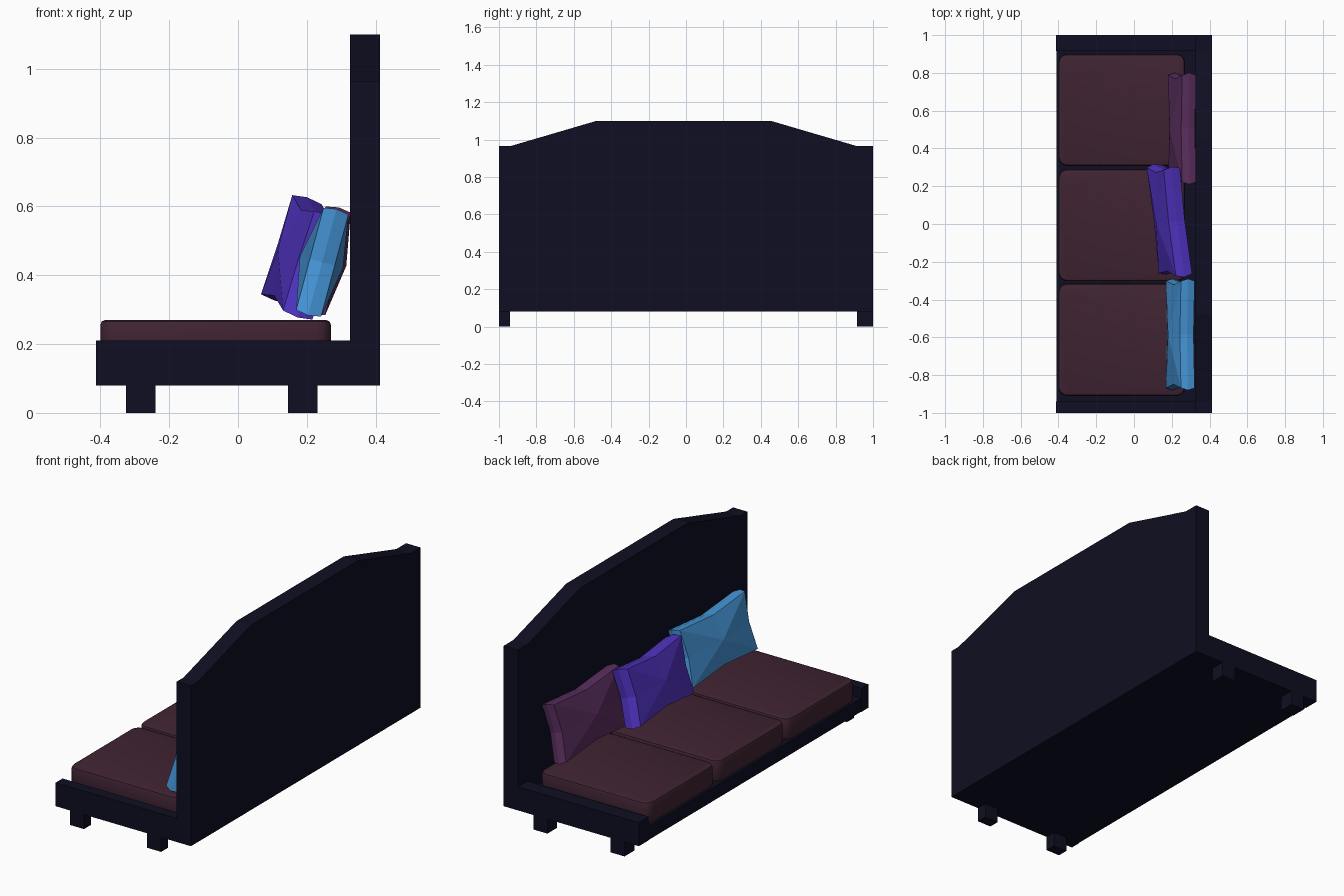
import bpy, bmesh, math
from mathutils import Matrix, Vector

if "Cube" in bpy.data.objects:
    bpy.data.objects.remove(bpy.data.objects["Cube"])


def material(name, rgb):
    m = bpy.data.materials.new(name)
    m.diffuse_color = (*rgb, 1)
    m.use_nodes = True
    m.node_tree.nodes["Principled BSDF"].inputs["Base Color"].default_value = m.diffuse_color
    return m


NAVY = material("dark navy wood", (0.0045, 0.0045, 0.016))
PLUM = material("dark plum fabric", (0.050, 0.017, 0.032))
MAGENTA = material("magenta fabric", (0.105, 0.028, 0.115))
VIOLET = material("violet fabric", (0.085, 0.034, 0.56))
BLUE = material("sky blue fabric", (0.06, 0.30, 0.68))


def finish(bm, name, mat):
    bmesh.ops.recalc_face_normals(bm, faces=bm.faces[:])
    me = bpy.data.meshes.new(name)
    bm.to_mesh(me)
    bm.free()
    me.materials.append(mat)
    ob = bpy.data.objects.new(name, me)
    bpy.context.collection.objects.link(ob)
    return ob


def box_bm(lo, hi):
    lo, hi = Vector(lo), Vector(hi)
    bm = bmesh.new()
    bmesh.ops.create_cube(bm, size=1)
    bmesh.ops.scale(bm, vec=hi - lo, verts=bm.verts[:])
    bmesh.ops.translate(bm, vec=(lo + hi) / 2, verts=bm.verts[:])
    return bm


def box(name, lo, hi, mat=NAVY):
    return finish(box_bm(lo, hi), name, mat)


# frame: deck, end rails and legs
X = 0.413
box("deck", (-X + 0.003, -0.99, 0.08), (X - 0.02, 0.99, 0.155))
for side, y0, y1 in (("near", -1.0, -0.94), ("far", 0.915, 1.0)):
    box(side + "_end_rail", (-X, y0, 0.08), (X - 0.001, y1, 0.21))
    box(side + "_front_leg", (-0.325, y0, 0), (-0.24, y1, 0.081))
    box(side + "_back_leg", (0.146, y0, 0), (0.231, y1, 0.081))

# tall back panel with a faceted crest
profile = [(-1, 0.08), (1, 0.08), (1, 0.965), (0.915, 0.965), (0.455, 1.1),
           (-0.48, 1.1), (-0.94, 0.965), (-1, 0.965)]
bm = bmesh.new()
face = bm.faces.new([bm.verts.new((0.326, y, z)) for y, z in profile])
ext = bmesh.ops.extrude_face_region(bm, geom=[face], use_keep_orig=True)
bmesh.ops.translate(bm, vec=(X - 0.326, 0, 0),
                    verts=[g for g in ext["geom"] if isinstance(g, bmesh.types.BMVert)])
finish(bm, "back_panel", NAVY)

# three rounded seat cushions
for i, (y0, y1) in enumerate(((-0.91, -0.315), (-0.303, 0.29), (0.308, 0.9))):
    bm = box_bm((-0.40, y0, 0.15), (0.27, y1, 0.27))
    upright = [e for e in bm.edges
               if abs(e.verts[0].co.z - e.verts[1].co.z) > 0.05]
    bmesh.ops.bevel(bm, geom=upright, offset=0.045, segments=3, profile=0.5,
                    affect='EDGES')
    rims = [e for e in bm.edges
            if abs(e.verts[0].co.z - e.verts[1].co.z) < 0.001]
    bmesh.ops.bevel(bm, geom=rims, offset=0.014, segments=2, profile=0.5,
                    affect='EDGES')
    ob = finish(bm, f"seat_cushion_{i + 1}", PLUM)
    bpy.context.view_layer.objects.active = ob
    ob.select_set(True)
    bpy.ops.object.shade_smooth_by_angle(angle=math.radians(40))
    ob.select_set(False)


def pillow(name, mat, loc, lean, turn=0, roll=0, w=0.59, h=0.32, t=0.075):
    """Low-poly pillow: pinched eight-point rings closed by raised fans."""
    outline = [(-1, -1), (0, -0.86), (1, -1), (0.93, 0),
               (1, 1), (0, 0.86), (-1, 1), (-0.93, 0)]
    bm = bmesh.new()
    rings = [[bm.verts.new((x, a * w / 2 * s, b * h / 2 * s)) for a, b in outline]
             for x, s in ((-t / 2, 0.96), (0, 1), (t / 2, 0.96))]
    for r0, r1 in zip(rings, rings[1:]):
        for k in range(8):
            j = (k + 1) % 8
            bm.faces.new((r0[k], r0[j], r1[j], r1[k]))
    for ring, x in ((rings[0], -t / 2 - 0.03), (rings[2], t / 2 + 0.025)):
        tip = bm.verts.new((x, 0, 0))
        for k in range(8):
            bm.faces.new((ring[k], ring[(k + 1) % 8], tip))
    rot = (Matrix.Rotation(math.radians(turn), 4, 'Z')
           @ Matrix.Rotation(math.radians(lean), 4, 'Y')
           @ Matrix.Rotation(math.radians(roll), 4, 'X'))
    bm.transform(Matrix.Translation(loc) @ rot)
    finish(bm, name, mat)


# leaning throw pillows
pillow("blue_pillow", BLUE, (0.245, -0.585, 0.438), 15)
pillow("violet_pillow", VIOLET, (0.187, 0.018, 0.452), 17, turn=8, roll=5,
       h=0.315, t=0.09)
pillow("magenta_pillow", MAGENTA, (0.254, 0.505, 0.442), 14)
